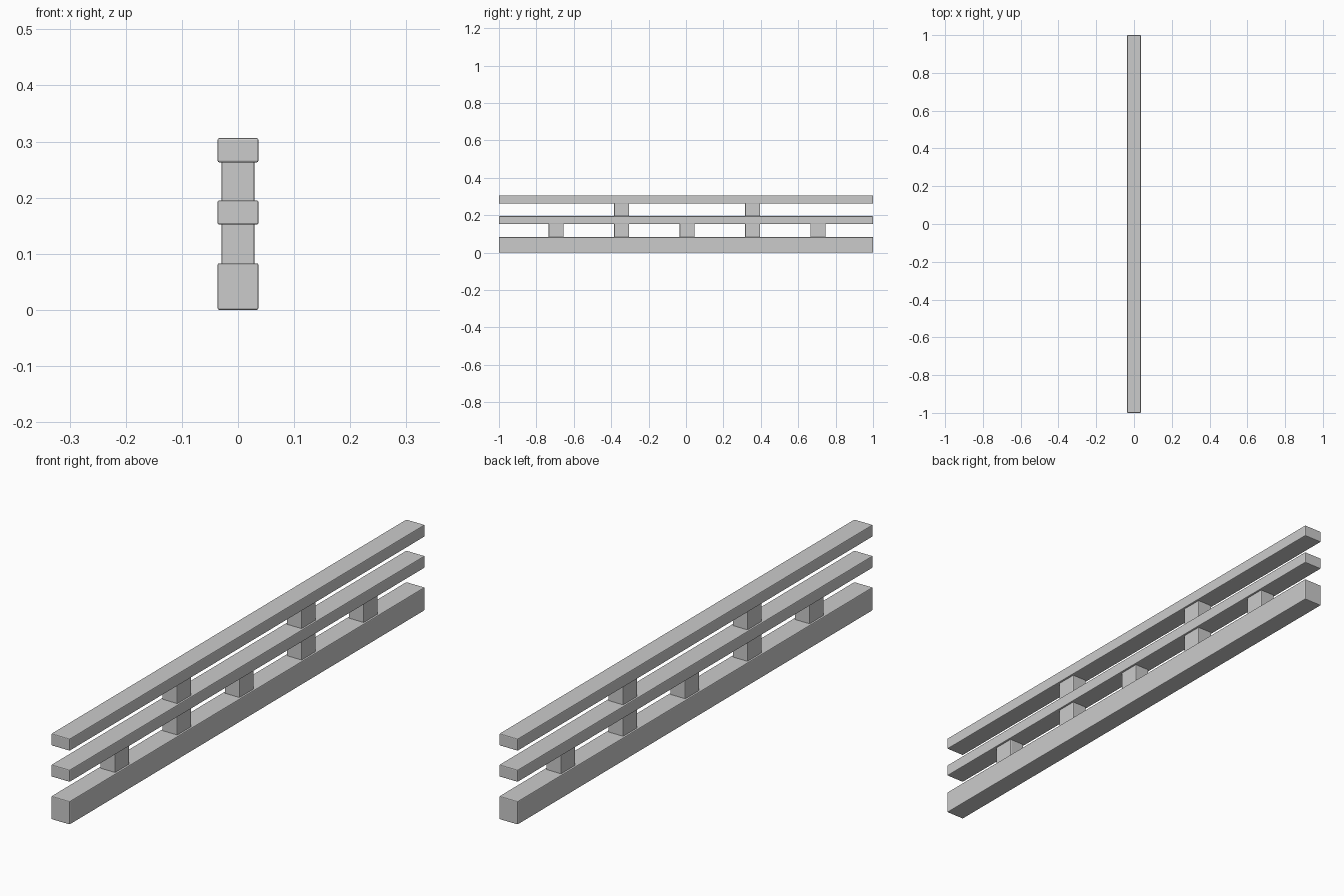
import bpy

if "Cube" in bpy.data.objects:
    bpy.data.objects.remove(bpy.data.objects["Cube"])


def box(name, size, center, bevel=0.003):
    """Box with softly eased edges."""
    bpy.ops.mesh.primitive_cube_add(size=1, location=center)
    ob = bpy.context.object
    ob.name = name
    ob.scale = size
    bpy.ops.object.transform_apply(location=False, rotation=False, scale=True)
    mod = ob.modifiers.new("eased_edges", "BEVEL")
    mod.width = bevel
    mod.segments = 2
    return ob


# Long horizontal beams: (name, bottom z, top z)
for name, z0, z1 in (("bottom_beam", 0.0, 0.083),
                     ("middle_rail", 0.152, 0.195),
                     ("top_rail", 0.263, 0.306)):
    box(name, (0.073, 2.0, z1 - z0), (0, 0, (z0 + z1) / 2))

# Spacer blocks between the beams, sunk slightly into them
SINK = 0.004
MID, STEP = 0.006, 0.35
for row, z0, z1, slots in (("lower", 0.083, 0.152, (-2, -1, 0, 1, 2)),
                           ("upper", 0.195, 0.263, (-1, 1))):
    for i, s in enumerate(slots, 1):
        box(f"{row}_spacer_{i}", (0.059, 0.08, z1 - z0 + 2 * SINK),
            (0, MID + s * STEP, (z0 + z1) / 2))
